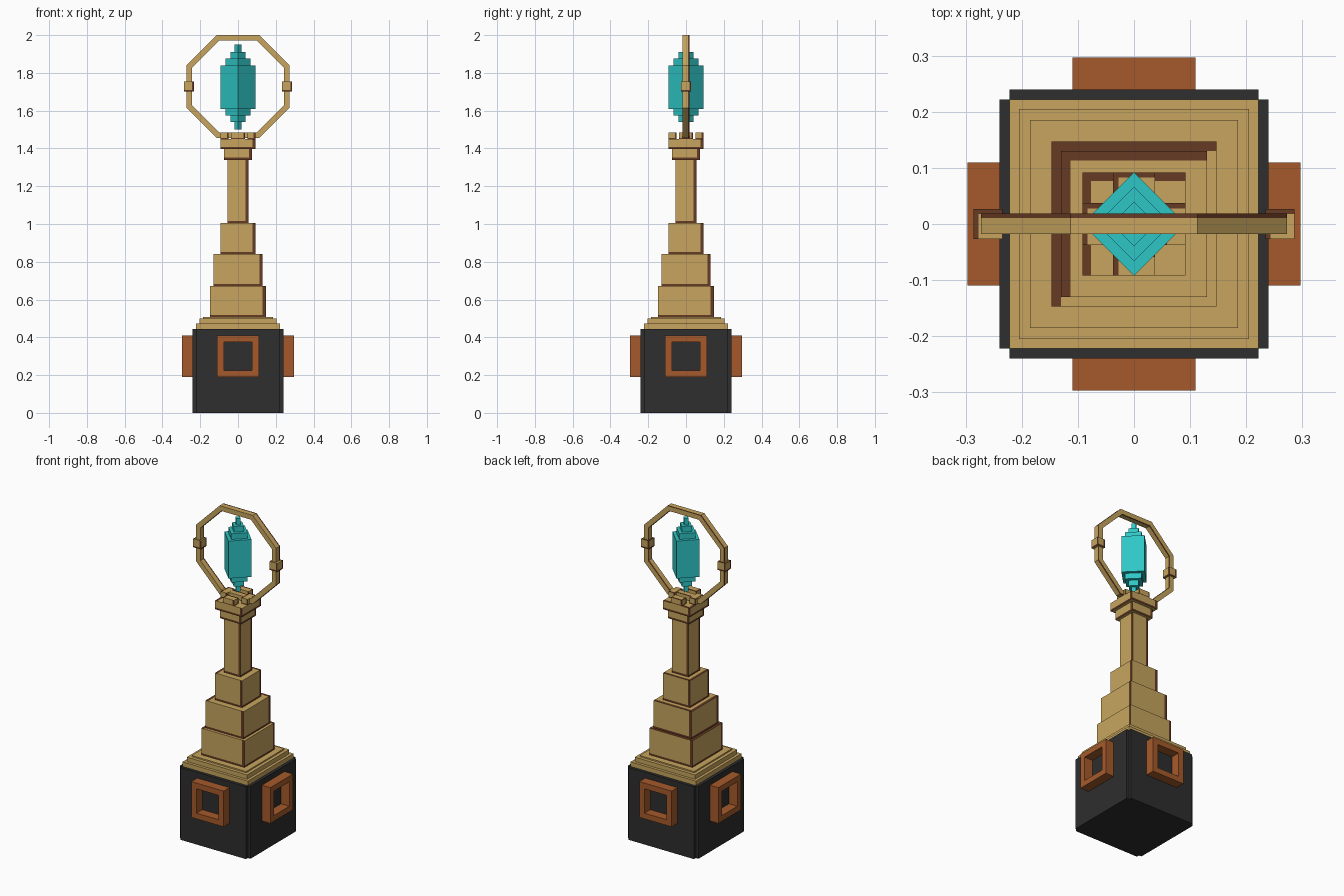
import bpy, bmesh, math
from mathutils import Matrix, Vector

if "Cube" in bpy.data.objects:
    bpy.data.objects.remove(bpy.data.objects["Cube"], do_unlink=True)


def material(name, rgb):
    m = bpy.data.materials.new(name)
    lin = [((c / 255 + 0.055) / 1.055) ** 2.4 for c in rgb] + [1.0]
    m.diffuse_color = lin
    m.use_nodes = True
    for node in m.node_tree.nodes:
        if node.type == 'BSDF_PRINCIPLED':
            node.inputs["Base Color"].default_value = lin
    return m


GOLD = material("gold", (199, 165, 94))
BROWN = material("dark_brown", (102, 58, 35))
BLACK = material("charcoal", (46, 46, 46))
COPPER = material("copper", (165, 90, 43))
TEAL = material("teal_crystal", (47, 198, 198))


def finish(name, bm, *mats):
    bmesh.ops.recalc_face_normals(bm, faces=bm.faces[:])
    me = bpy.data.meshes.new(name)
    bm.to_mesh(me)
    bm.free()
    for m in mats:
        me.materials.append(m)
    ob = bpy.data.objects.new(name, me)
    bpy.context.collection.objects.link(ob)
    return ob


def cut(bm, co, no):
    geom = bm.verts[:] + bm.edges[:] + bm.faces[:]
    bmesh.ops.bisect_plane(bm, geom=geom, dist=1e-5, plane_co=co, plane_no=no)


def box(name, center, half, trim=0.0, foot=0.0):
    """Gold box; trim paints a brown strip on the right and bottom of each
    side face, and on the left and back of the top face."""
    c, h = Vector(center), Vector(half)
    bm = bmesh.new()
    bmesh.ops.create_cube(bm, size=2.0, matrix=Matrix.Translation(c) @ Matrix.Diagonal((*h, 1)))
    if trim:
        for axis in (Vector((1, 0, 0)), Vector((0, 1, 0))):
            reach = h.dot(axis) - trim
            for s in (-1, 1):
                cut(bm, c + axis * reach * s, axis)
        cut(bm, c + Vector((0, 0, foot - h.z)), (0, 0, 1))
        bm.normal_update()
        for f in bm.faces:
            p, n = f.calc_center_median() - c, f.normal
            if n.z > 0.5:
                brown = p.x < trim - h.x or p.y > h.y - trim
            elif n.z < -0.5:
                brown = False
            else:
                right = Vector((0, 0, 1)).cross(n)
                edge = abs(right.x) * h.x + abs(right.y) * h.y - trim
                brown = p.dot(right) > edge or p.z < foot - h.z
            f.material_index = int(brown)
    return finish(name, bm, GOLD, BROWN)


def tier(name, z0, z1, half, trim=0.0, foot=0.011):
    return box(name, (0, 0, (z0 + z1) / 2), (half, half, (z1 - z0) / 2), trim, foot)


def ring_mesh(sides, outer, inner, y0, y1, z):
    """Flat-sided hoop around the y axis, sized by its apothems."""
    bm = bmesh.new()
    loops = []
    k = 1 / math.cos(math.pi / sides)
    for i in range(sides):
        a = (i + 0.5) * 2 * math.pi / sides
        loops.append([bm.verts.new((r * k * math.cos(a), y, z + r * k * math.sin(a)))
                      for r, y in ((outer, y0), (outer, y1), (inner, y1), (inner, y0))])
    for i in range(sides):
        a, b = loops[i], loops[(i + 1) % sides]
        for j in range(4):
            n = (j + 1) % 4
            bm.faces.new((a[j], a[n], b[n], b[j]))
    return bm


# Plinth with notched corners
bm = bmesh.new()
A, B = 0.24, 0.222
quarter = [(A, -B), (A, B), (B, B)]
outline = []
for q in range(4):
    rot = Matrix.Rotation(q * math.pi / 2, 2)
    outline += [rot @ Vector(p) for p in quarter]
base = bm.faces.new([bm.verts.new((p.x, p.y, 0)) for p in outline])
top = bmesh.ops.extrude_face_region(bm, geom=[base])
bmesh.ops.translate(bm, vec=(0, 0, 0.445),
                    verts=[g for g in top["geom"] if isinstance(g, bmesh.types.BMVert)])
finish("plinth", bm, BLACK)

# Square frames on the four plinth sides
for q, side in enumerate(("front", "left", "back", "right")):
    frame = finish(side + "_frame", ring_mesh(4, 0.11, 0.075, -0.297, -0.238, 0.30), COPPER)
    frame.rotation_euler.z = q * math.pi / 2

# Low steps on the plinth
tier("step_lower", 0.445, 0.473, B)
tier("step_middle", 0.473, 0.50, 0.205)
tier("step_upper", 0.50, 0.508, 0.185)

# Stacked tiers, column and capital
tier("tier_lower", 0.508, 0.672, 0.147, 0.017)
tier("tier_middle", 0.672, 0.84, 0.13, 0.017)
tier("tier_upper", 0.84, 1.005, 0.092, 0.015)
tier("column", 1.005, 1.34, 0.056, 0.015)
tier("capital_lower", 1.34, 1.397, 0.073, 0.015)
tier("capital_upper", 1.397, 1.45, 0.092, 0.015)

# Blocks on top of the capital
for name, x, y in (("front", 0, -1), ("back", 0, 1), ("left", 1, 0), ("right", -1, 0)):
    box(name + "_top_block", (x * 0.071, y * 0.071, 1.467),
        (0.021 if x else 0.037, 0.021 if y else 0.037, 0.018), 0.009, 0.006)

# Octagonal hoop with a brown strip along the back of its rim
bm = ring_mesh(8, 0.2725, 0.243, -0.018, 0.019, 1.7275)
cut(bm, (0, 0.011, 0), (0, 1, 0))
for f in bm.faces:
    p = f.calc_center_median()
    f.material_index = int(0.0112 < p.y < 0.0188)
finish("hoop", bm, GOLD, BROWN)

# Clasps on the hoop
for name, s in (("left", 1), ("right", -1)):
    box(name + "_clasp", (s * 0.26, 0, 1.7275), (0.026, 0.027, 0.026), 0.009, 0.009)

# Stepped diamond-section crystal
steps = [(0.018, 1.50), (0.04, 1.54), (0.066, 1.575), (0.092, 1.61)]
profile = []
for i, (r, z) in enumerate(steps):
    profile.append((r, z))
    if i < 3:
        profile.append((r, steps[i + 1][1]))
profile += [(r, 3.45 - z) for r, z in reversed(profile)]
bm = bmesh.new()
rows = [[bm.verts.new((r * x, r * y, z)) for x, y in ((1, 0), (0, 1), (-1, 0), (0, -1))]
        for r, z in profile]
for lo, hi in zip(rows, rows[1:]):
    for j in range(4):
        n = (j + 1) % 4
        bm.faces.new((lo[j], lo[n], hi[n], hi[j]))
bm.faces.new(rows[0])
bm.faces.new(rows[-1])
finish("crystal", bm, TEAL)
